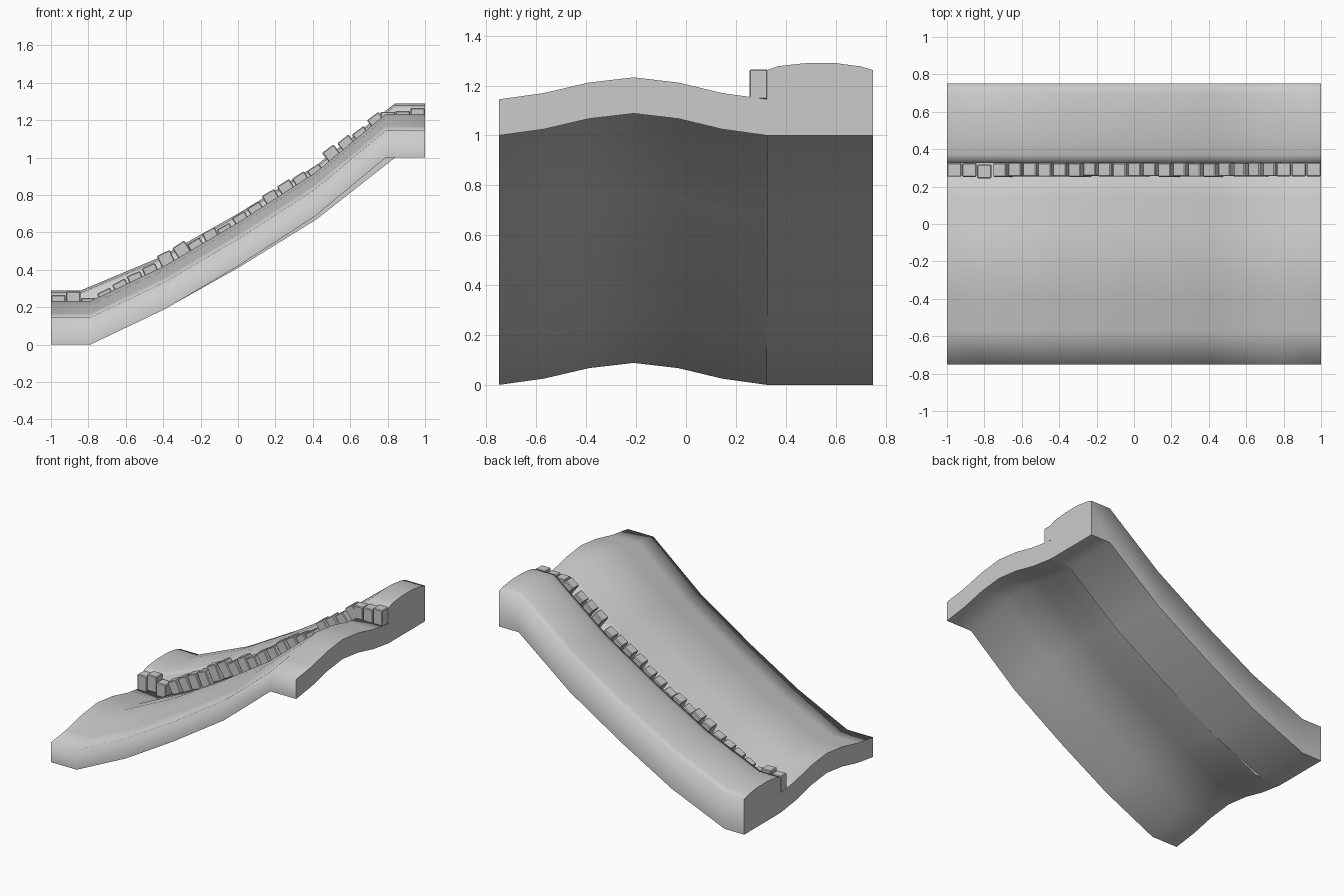
import bpy, bmesh, math, random
from mathutils import Matrix, Vector

random.seed(4)
if "Cube" in bpy.data.objects:
    bpy.data.objects.remove(bpy.data.objects["Cube"])

grey = bpy.data.materials.new("stone_grey")
grey.use_nodes = True
COLOUR = (0.6, 0.6, 0.6, 1)
grey.diffuse_color = COLOUR
grey.node_tree.nodes["Principled BSDF"].inputs["Base Color"].default_value = COLOUR

# Slope lines (x, height) for the path and the bank beside it
PATH = [(-1, 0), (-.79, 0), (-.39, .19), (0, .42), (.41, .685), (.79, 1), (1, 1)]
BANK = [(-1, 0), (-.84, 0), (-.41, .18), (0, .41), (.42, .67), (.84, 1), (1, 1)]


def make_object(name, bm):
    bmesh.ops.recalc_face_normals(bm, faces=bm.faces)
    mesh = bpy.data.meshes.new(name)
    bm.to_mesh(mesh)
    bm.free()
    mesh.materials.append(grey)
    obj = bpy.data.objects.new(name, mesh)
    bpy.context.collection.objects.link(obj)
    return obj


def sweep(name, bottom, top, line):
    """Carry a closed (y, z) section along a slope line."""
    bm = bmesh.new()
    section = bottom + top[::-1]
    n = len(section)
    rings = [[bm.verts.new((x, y, z + h)) for y, z in section] for x, h in line]
    for a, b in zip(rings, rings[1:]):
        for i in range(n):
            j = (i + 1) % n
            bm.faces.new((a[i], a[j], b[j], b[i])).smooth = True
    for ring in (rings[0], rings[-1]):
        cap = bm.faces.new(ring)
        for e in cap.edges:
            e.smooth = False
    # Crisp lower corners, soft upper ones
    for a, b in zip(rings, rings[1:]):
        for i in (0, len(bottom) - 1):
            bm.edges.get((a[i], b[i])).smooth = False
    return make_object(name, bm)


# Humped path
ys = [-.75, -.57, -.39, -.21, -.03, .145, .325]
hump = [0, .025, .067, .088, .067, .025, 0]
sweep("path", list(zip(ys, hump)), [(y, z + .145) for y, z in zip(ys, hump)], PATH)

# Raised bank
sweep("bank", [(.325, 0), (.75, 0)],
      [(.325, .262), (.37, .278), (.48, .29), (.6, .29), (.7, .277), (.75, .262)], BANK)


def height(x):
    for (x0, h0), (x1, h1) in zip(PATH, PATH[1:]):
        if x <= x1:
            t = (x - x0) / (x1 - x0)
            return h0 + t * (h1 - h0), math.atan2(h1 - h0, x1 - x0)
    return PATH[-1][1], 0


# Row of kerb stones following the slope
LIFT = [.265, .285, .25, .255, .265, .27, .275, .305, .305, .275, .285, .26, .275,
        .275, .29, .29, .28, .27, .305, .29, .27, .28, .245, .25, .265]
COUNT = len(LIFT)
for k, lift in enumerate(LIFT):
    x = -1 + (k + .5) * 2 / COUNT
    h, angle = height(x)
    bm = bmesh.new()
    bmesh.ops.create_cube(bm, size=1)
    bmesh.ops.scale(bm, vec=(.077, .074, .12), verts=bm.verts)
    bmesh.ops.bevel(bm, geom=bm.edges[:], offset=.005, segments=1, affect='EDGES')
    for f in bm.faces:
        f.smooth = False
    tilt = -angle + (random.uniform(-.06, .06) if angle else 0)
    shift = -.008 if k == 2 else random.uniform(0, .004)
    move = Matrix.Translation((x, .289 + shift, h + lift)) @ Matrix.Rotation(tilt, 4, 'Y')
    bm.transform(move @ Matrix.Translation(Vector((0, 0, -.06))))
    make_object(f"kerb_stone_{k + 1}", bm)
